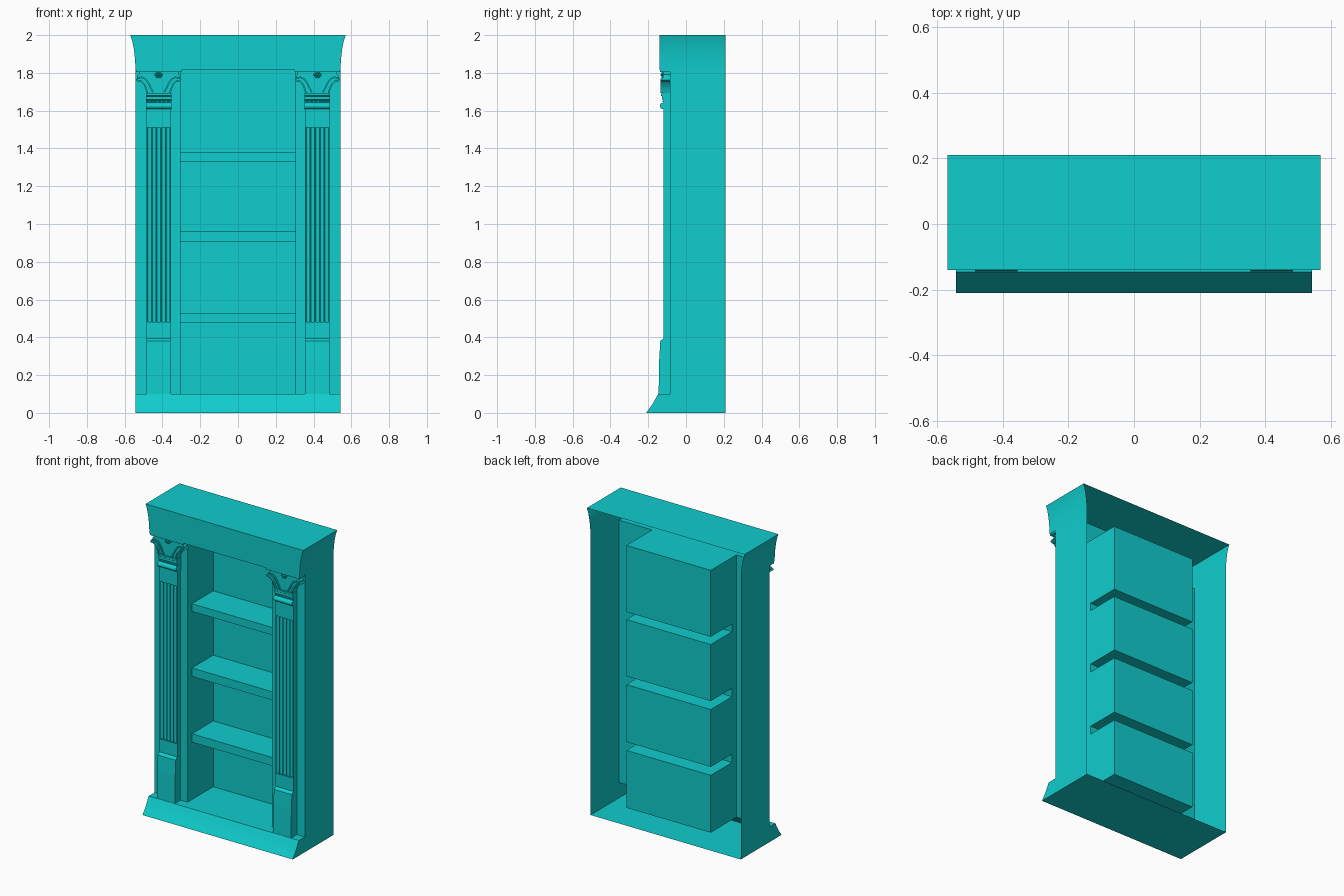
import bpy, bmesh, math
from mathutils import Vector

if "Cube" in bpy.data.objects:
    bpy.data.objects.remove(bpy.data.objects["Cube"])

mat = bpy.data.materials.new("cyan_paint")
mat.diffuse_color = (0.005, 0.61, 0.61, 1)
mat.use_nodes = True
mat.node_tree.nodes["Principled BSDF"].inputs["Base Color"].default_value = mat.diffuse_color

W, TOP, BASE, FRAME, BACK = 0.543, 1.815, 0.10, -0.085, 0.21
NICHE, CX = 0.305, 0.42


def finish(name, bm, mirror=False, smooth=False):
    bmesh.ops.recalc_face_normals(bm, faces=bm.faces)
    me = bpy.data.meshes.new(name)
    bm.to_mesh(me)
    bm.free()
    ob = bpy.data.objects.new(name, me)
    bpy.context.collection.objects.link(ob)
    me.materials.append(mat)
    if smooth:
        bpy.ops.object.select_all(action='DESELECT')
        ob.select_set(True)
        bpy.context.view_layer.objects.active = ob
        bpy.ops.object.shade_smooth_by_angle(angle=math.radians(32))
    if mirror:
        ob.modifiers.new("mirror", 'MIRROR').use_axis = (True, False, False)
    return ob


def place(p, axis, t):
    return {'x': (t, p[0], p[1]), 'y': (p[0], t, p[1]), 'z': (p[0], p[1], t)}[axis]


def extrude(bm, pts, axis, a, b, closed=True, caps=(True, True)):
    """Sweep a 2D profile along one axis from a to b."""
    va = [bm.verts.new(place(p, axis, a)) for p in pts]
    vb = [bm.verts.new(place(p, axis, b)) for p in pts]
    n = len(pts)
    for i in range(n if closed else n - 1):
        j = (i + 1) % n
        bm.faces.new((va[i], va[j], vb[j], vb[i]))
    if caps[0]:
        bm.faces.new(va)
    if caps[1]:
        bm.faces.new(vb)


def part(name, pts, axis, a, b, closed=True, caps=(True, True), **kw):
    bm = bmesh.new()
    extrude(bm, pts, axis, a, b, closed, caps)
    return finish(name, bm, **kw)


def ribbon(path, t):
    """Closed outline of a strip of thickness t along a 2D path."""
    left, right = [], []
    for i, p in enumerate(path):
        d = Vector(path[min(i + 1, len(path) - 1)]) - Vector(path[max(i - 1, 0)])
        n = Vector((-d.y, d.x)).normalized() * t / 2
        left.append((p[0] + n.x, p[1] + n.y))
        right.append((p[0] - n.x, p[1] - n.y))
    return left + right[::-1]


def rect(u0, u1, v0, v1):
    return [(u0, v0), (u1, v0), (u1, v1), (u0, v1)]


def panel(name, pts, axis, t, **kw):
    bm = bmesh.new()
    bm.faces.new([bm.verts.new(place(p, axis, t)) for p in pts])
    return finish(name, bm, **kw)


# Plinth with flared front, and the side walls that follow its outline
plinth = [(BACK, 0), (-0.21, 0), (-0.205, 0.008), (-0.19, 0.028), (-0.175, 0.05),
          (-0.161, 0.076), (-0.147, BASE), (FRAME, BASE)]
part("plinth", plinth, 'x', -W, W, closed=False, caps=(False, False), smooth=True)
panel("side_wall", plinth + [(FRAME, TOP), (BACK, TOP)], 'x', W, mirror=True)

# Front frame behind the pilasters
panel("front_frame", rect(NICHE, W, BASE, TOP), 'y', FRAME, mirror=True)

# Shelf niche: one stepped profile, open at the front
steps = [(FRAME, BASE), (0.18, BASE)]
for z0, z1 in ((0.475, 0.53), (0.905, 0.96), (1.33, 1.38)):
    steps += [(0.18, z0), (-0.04, z0), (-0.04, z1), (0.18, z1)]
steps += [(0.18, TOP), (FRAME, TOP)]
bm = bmesh.new()
extrude(bm, steps, 'x', -NICHE, NICHE, closed=False)
finish("shelf_niche", bm)

# Cornice, flared at both ends and open at the back
flare = [(W, TOP), (0.544, 1.85), (0.547, 1.89), (0.552, 1.93), (0.56, 1.97), (0.57, 2.0)]
cornice = flare + [(-x, z) for x, z in reversed(flare)]
part("cornice", cornice, 'y', -0.14, BACK, closed=False, caps=(True, False), smooth=True)
panel("cornice_soffit", rect(-W, W, -0.14, FRAME), 'z', TOP)

# Pilaster pedestal
X0, X1 = CX - 0.065, CX + 0.065
part("pilaster_pedestal", [(FRAME, BASE), (-0.145, BASE), (-0.142, 0.28), (-0.136, 0.38),
                           (-0.12, 0.395), (FRAME, 0.395)], 'x', X0, X1, mirror=True)

# Pilaster shaft: plain ends and a fluted middle
SHAFT = -0.12
flutes = [(X0, FRAME), (X0, SHAFT)]
for i in range(5):
    c = CX + (i - 2) * 0.0245
    flutes += [(c - 0.0105 * math.cos(k * math.pi / 8), SHAFT + 0.0105 * math.sin(k * math.pi / 8))
               for k in range(9)]
flutes += [(X1, SHAFT), (X1, FRAME)]
bm = bmesh.new()
plain = rect(X0, X1, FRAME, SHAFT)
extrude(bm, plain, 'z', 0.39, 0.48)
extrude(bm, plain, 'z', 1.51, 1.61)
extrude(bm, flutes, 'z', 0.48, 1.51, caps=(False, False))
finish("pilaster_shaft", bm, mirror=True, smooth=True)

# Collar with a round bead below the capital
bead = [(-0.12 - 0.019 * math.sin(k * math.pi / 8), 1.625 - 0.017 * math.cos(k * math.pi / 8))
        for k in range(9)]
collar = [(FRAME, 1.604), (-0.12, 1.604)] + bead + [
    (-0.12, 1.655), (-0.127, 1.659), (-0.127, 1.676), (-0.133, 1.68), (-0.133, 1.692), (FRAME, 1.692)]
part("pilaster_collar", collar, 'x', CX - 0.067, CX + 0.067, mirror=True, smooth=True)

# Capital bell and abacus
half = [(0.062, 1.69), (0.066, 1.712), (0.076, 1.738), (0.093, 1.757), (0.116, 1.766),
        (0.112, 1.784), (0.104, 1.792), (0.104, 1.806)]
bell = [(CX + x, z) for x, z in half] + [(CX - x, z) for x, z in reversed(half)]
part("capital_bell", bell, 'y', FRAME, -0.122, mirror=True)
part("capital_abacus", rect(CX - 0.121, CX + 0.121, 1.804, TOP), 'y', FRAME, -0.138, mirror=True)

# Capital scrolls curling out to the corners
outer = [(0.06, 1.694), (0.066, 1.715), (0.077, 1.74), (0.094, 1.757), (0.11, 1.759), (0.119, 1.766)]
inner = [(0.03, 1.698), (0.042, 1.72), (0.054, 1.746), (0.07, 1.768), (0.09, 1.777), (0.114, 1.77)]
bm = bmesh.new()
for path, front in ((outer, -0.136), (inner, -0.131)):
    for s in (1, -1):
        extrude(bm, ribbon([(CX + s * x, z) for x, z in path], 0.008), 'y', FRAME, front)
finish("capital_scrolls", bm, mirror=True, smooth=True)

# Small rosette and row of dots on the capital
bm = bmesh.new()


def ball(x, y, z, r):
    vs = bmesh.ops.create_uvsphere(bm, u_segments=8, v_segments=6, radius=r)['verts']
    bmesh.ops.translate(bm, vec=(x, y, z), verts=vs)


ball(CX, -0.127, 1.79, 0.008)
for k in range(6):
    a = k * math.pi / 3
    ball(CX + 0.014 * math.cos(a), -0.124, 1.79 + 0.011 * math.sin(a), 0.007)
for i in range(11):
    ball(CX + (i - 5) * 0.0118, -0.12, 1.649, 0.0045)
finish("capital_beads", bm, mirror=True, smooth=True)
